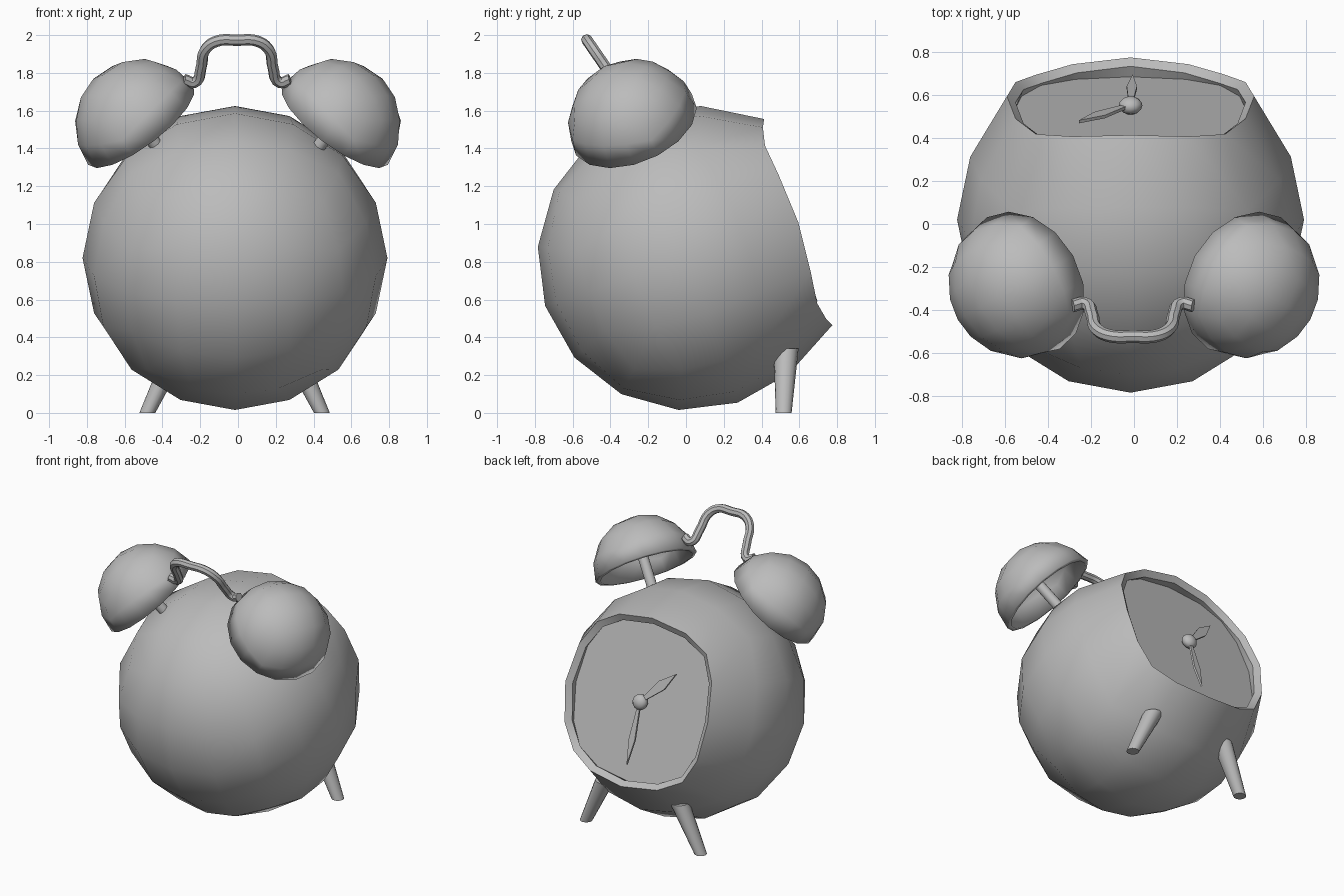
import bpy, bmesh
from math import tan, pi, hypot
from mathutils import Matrix, Vector

if "Cube" in bpy.data.objects:
    bpy.data.objects.remove(bpy.data.objects["Cube"])

grey = bpy.data.materials.new("plain_grey")
grey.use_nodes = True
tone = (0.5, 0.5, 0.5, 1)
grey.diffuse_color = tone
grey.node_tree.nodes["Principled BSDF"].inputs["Base Color"].default_value = tone


def finish(obj, angle=40):
    obj.data.materials.append(grey)
    bpy.ops.object.select_all(action="DESELECT")
    obj.select_set(True)
    bpy.context.view_layer.objects.active = obj
    bpy.ops.object.shade_smooth_by_angle(angle=angle * pi / 180)
    return obj


def add_object(name, bm, matrix=Matrix(), angle=40):
    bm.transform(matrix)
    bmesh.ops.recalc_face_normals(bm, faces=bm.faces[:])
    mesh = bpy.data.meshes.new(name)
    bm.to_mesh(mesh)
    bm.free()
    obj = bpy.data.objects.new(name, mesh)
    bpy.context.collection.objects.link(obj)
    return finish(obj, angle)


def grid_cube():
    bm = bmesh.new()
    bmesh.ops.create_cube(bm, size=2)
    bmesh.ops.subdivide_edges(bm, edges=bm.edges[:], cuts=3, use_grid_fill=True)
    return bm


def on_sphere(co, radius):
    return Vector([tan(c * pi / 4) for c in co]).normalized() * radius


def rod(name, start, end, r1, r2, level_ends=False):
    start, end = Vector(start), Vector(end)
    axis = end - start
    bm = bmesh.new()
    bmesh.ops.create_cone(bm, cap_ends=True, segments=16, radius1=r1, radius2=r2, depth=1)
    if level_ends:
        rot = Matrix.Identity(4)
        rot.col[2] = (*axis, 0)
    else:
        rot = axis.to_track_quat("Z", "Y").to_matrix().to_4x4() @ Matrix.Scale(axis.length, 4, (0, 0, 1))
    return add_object(name, bm, Matrix.Translation((start + end) / 2) @ rot)


# Clock frame: local z points out of the dial, local y up the dial
tilt = Matrix(((-1, 0, 0, -0.016), (0, -0.314, 0.949, 0.02), (0, 0.949, 0.314, 0.82), (0, 0, 0, 1)))

# Round case with an opening, a thick rim and a recessed dial
bm = grid_cube()
rim = [v for v in bm.verts if v.co.z > 0.99]
inside = [v for v in rim if max(abs(v.co.x), abs(v.co.y)) < 0.9]
rim = [v for v in rim if v not in inside]
rim_shape = {0: (0, 0.575, 0.605), 1: (0.27, 0.535, 0.585), 2: (0.44, 0.44, 0.565)}
for v in bm.verts:
    if v in rim:
        x, y = v.co.x, v.co.y
        small, large, out = rim_shape[round(2 * min(abs(x), abs(y)))]
        if abs(x) > abs(y):
            small, large = large, small
        v.co = (small if x > 0 else -small, large if y > 0 else -large, out)
    else:
        v.co = on_sphere(v.co, 0.807)
bmesh.ops.delete(bm, geom=inside, context="VERTS")
edges = [e for e in bm.edges if e.is_boundary]
for scale, drop, flat in ((0.93, 0.03, None), (1.02, 0, 0.52)):
    geom = bmesh.ops.extrude_edge_only(bm, edges=edges)["geom"]
    edges = [g for g in geom if isinstance(g, bmesh.types.BMEdge)]
    for v in (g for g in geom if isinstance(g, bmesh.types.BMVert)):
        v.co = (v.co.x * scale, v.co.y * scale, flat or v.co.z - drop)
bmesh.ops.contextual_create(bm, geom=edges)
add_object("clock_case", bm, tilt)

# Hands: kite-shaped plates
for name, tip, width in (("hour_hand", (0.24, 0.25), 0.035), ("minute_hand", (-0.01, -0.43), 0.024)):
    length = hypot(*tip)
    along = Vector((*tip, 0)) / length
    side = Vector((-along.y, along.x, 0))
    profile = [(0, 0.008), (0.6, width), (1, 0), (0.6, -width), (0, -0.008)]
    bm = bmesh.new()
    face = bm.faces.new([bm.verts.new(along * (length * t) + side * w + Vector((0, 0, 0.555)))
                         for t, w in profile])
    top = bmesh.ops.extrude_face_region(bm, geom=[face])["geom"]
    bmesh.ops.translate(bm, vec=(0, 0, 0.015), verts=[g for g in top if isinstance(g, bmesh.types.BMVert)])
    add_object(name, bm, tilt, 30)

# Hub at the middle of the dial
bm = bmesh.new()
bmesh.ops.create_uvsphere(bm, u_segments=12, v_segments=8, radius=0.055)
add_object("hand_hub", bm, tilt @ Matrix.Translation((0, 0, 0.56)) @ Matrix.Scale(0.75, 4, (0, 0, 1)))

for side, sx in (("left", 1), ("right", -1)):
    # Bells: hollow half spheres leaning outwards
    axis = Vector((0.573 * sx, -0.316, 0.756)).normalized()
    centre = Vector((0.515 * sx, -0.275, 1.525))
    bm = grid_cube()
    for v in bm.verts:
        v.co = on_sphere(v.co, 0.35)
    bmesh.ops.delete(bm, geom=[v for v in bm.verts if v.co.z < -0.01], context="VERTS")
    place = Matrix.Translation(centre) @ axis.to_track_quat("Z", "Y").to_matrix().to_4x4()
    bell = add_object(side + "_bell", bm, place)
    shell = bell.modifiers.new("thickness", "SOLIDIFY")
    shell.thickness = 0.03
    shell.offset = -1
    rod(side + "_bell_stem", centre - axis * 0.25, centre + axis * 0.32, 0.035, 0.035)
    # Tapered legs under the dial
    rod(side + "_leg", (0.462 * sx - 0.018, 0.517, 0), (0.30 * sx - 0.018, 0.53, 0.34), 0.042, 0.066, True)

# Carrying handle between the bells
half = [(0.28, 1.765), (0.225, 1.75), (0.19, 1.83), (0.17, 1.92), (0.11, 1.967), (0, 1.973)]
path = [(-x, z) for x, z in half] + [(x, z) for x, z in half[-2::-1]]
curve = bpy.data.curves.new("handle", "CURVE")
curve.dimensions = "3D"
curve.bevel_depth = 0.03
curve.bevel_resolution = 2
curve.use_fill_caps = True
curve.resolution_u = 5
spline = curve.splines.new("BEZIER")
spline.bezier_points.add(len(path) - 1)
for point, (x, z) in zip(spline.bezier_points, path):
    point.co = (x - 0.005, -0.37 - 0.69 * (z - 1.75), z)
    point.handle_left_type = point.handle_right_type = "AUTO"
handle = bpy.data.objects.new("handle", curve)
bpy.context.collection.objects.link(handle)
bpy.ops.object.select_all(action="DESELECT")
handle.select_set(True)
bpy.context.view_layer.objects.active = handle
bpy.ops.object.convert(target="MESH")
finish(bpy.context.view_layer.objects.active)
